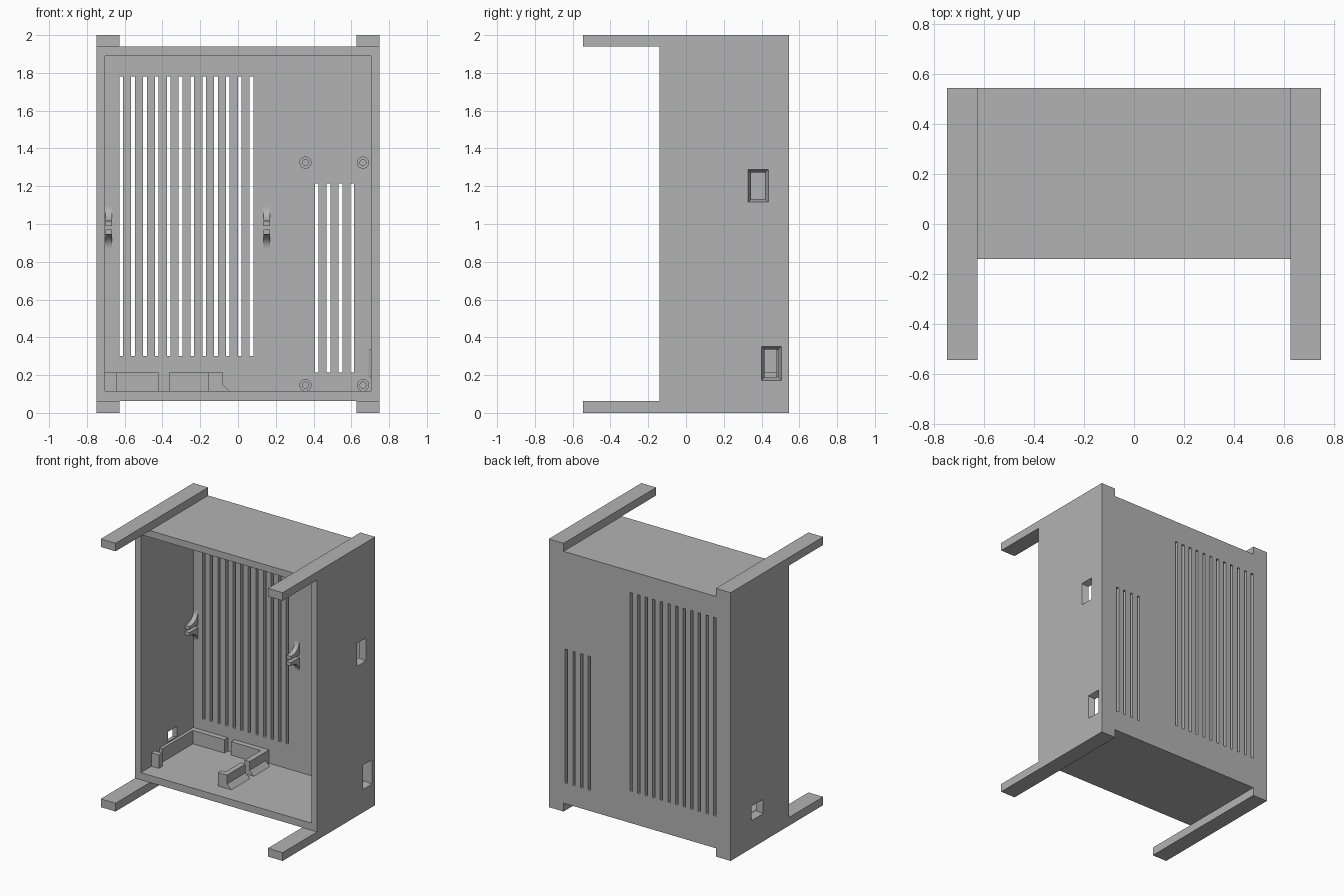
import bpy, bmesh, math
from mathutils import Vector

if "Cube" in bpy.data.objects:
    bpy.data.objects.remove(bpy.data.objects["Cube"], do_unlink=True)

grey = bpy.data.materials.new("plain_grey")
grey.use_nodes = True
grey.diffuse_color = (0.45, 0.45, 0.45, 1)
grey.node_tree.nodes["Principled BSDF"].inputs["Base Color"].default_value = grey.diffuse_color

BACK = 0.48            # inner face of the back wall
FLOOR, RIM = 0.115, 1.89


def finish(name, bm):
    bmesh.ops.recalc_face_normals(bm, faces=bm.faces)
    mesh = bpy.data.meshes.new(name)
    bm.to_mesh(mesh)
    bm.free()
    ob = bpy.data.objects.new(name, mesh)
    bpy.context.collection.objects.link(ob)
    mesh.materials.append(grey)
    return ob


def loft(bm, a, b):
    """Closed solid between two matching outlines."""
    va, vb = ([bm.verts.new(p) for p in ring] for ring in (a, b))
    bm.faces.new(va)
    bm.faces.new(vb[::-1])
    n = len(va)
    for i in range(n):
        j = (i + 1) % n
        bm.faces.new((va[i], va[j], vb[j], vb[i]))


def rect(x, y, z):
    return [(x, y[0], z[0]), (x, y[1], z[0]), (x, y[1], z[1]), (x, y[0], z[1])]


def add_box(bm, x, y, z):
    loft(bm, rect(x[0], y, z), rect(x[1], y, z))


def activate(ob):
    bpy.ops.object.select_all(action='DESELECT')
    ob.select_set(True)
    bpy.context.view_layer.objects.active = ob


def boolean(target, bm, operation):
    tool = finish("helper", bm)
    tool.hide_render = True
    mod = target.modifiers.new(operation, 'BOOLEAN')
    mod.operation, mod.solver, mod.object = operation, 'EXACT', tool
    activate(target)
    bpy.ops.object.modifier_apply(modifier=mod.name)
    bpy.data.objects.remove(tool, do_unlink=True)


# Case body with four corner rails
bm = bmesh.new()
add_box(bm, (-0.75, 0.75), (-0.14, 0.545), (0.062, 1.94))
case = finish("case", bm)
bm = bmesh.new()
for x in ((-0.75, -0.628), (0.628, 0.75)):
    for z in ((0, 0.062), (1.94, 2)):
        add_box(bm, x, (-0.545, 0.545), z)
boolean(case, bm, 'UNION')
bm = bmesh.new()
bm.from_mesh(case.data)
bmesh.ops.dissolve_limit(bm, angle_limit=math.radians(1), verts=bm.verts, edges=bm.edges)
bm.to_mesh(case.data)
bm.free()

# Open cavity
bm = bmesh.new()
add_box(bm, (-0.703, 0.703), (-0.3, BACK), (FLOOR, RIM))
boolean(case, bm, 'DIFFERENCE')

# Ventilation slots through the back
bm = bmesh.new()
for count, start, z in ((12, -0.618, (0.3, 1.78)), (4, 0.417, (0.215, 1.215))):
    for i in range(count):
        x = start + i * 0.0627
        add_box(bm, (x - 0.01, x + 0.01), (0.4, 0.6), z)
boolean(case, bm, 'DIFFERENCE')

# Flared cable ports: side, centre y, centre z, half width, half height
bm = bmesh.new()
for side, y, z, w, h in ((1, 0.382, 1.202, 0.033, 0.065),
                         (1, 0.453, 0.262, 0.033, 0.07),
                         (-1, 0.23, 0.26, 0.048, 0.033)):
    rings = []
    for x, grow in ((0.76, 0.024), (0.69, 0)):
        rings.append(rect(side * x, (y - w - grow, y + w + grow),
                          (z - h - grow, z + h + grow)))
    loft(bm, *rings)
boolean(case, bm, 'DIFFERENCE')

# Screw standoffs on the back wall
STAND = BACK - 0.045
for row, z in (("lower", 0.147), ("upper", 1.325)):
    for col, x in (("right", 0.357), ("left", 0.662)):
        bm = bmesh.new()
        outline = [(0.032, BACK), (0.032, STAND), (0.016, STAND), (0.016, BACK)]
        verts = [bm.verts.new((x + r, y, z)) for r, y in outline]
        edges = [bm.edges.new(pair) for pair in zip(verts, verts[1:])]
        bmesh.ops.spin(bm, geom=verts + edges, cent=(x, 0, z), axis=(0, 1, 0),
                       angle=math.tau, steps=32)
        bmesh.ops.remove_doubles(bm, verts=bm.verts, dist=0.0001)
        ob = finish(f"standoff_{row}_{col}", bm)
        activate(ob)
        bpy.ops.object.shade_smooth_by_angle(angle=math.radians(35))

# Pairs of clip jaws with a concave fillet into the back wall
TIP = BACK - 0.1
jaw = [(BACK + 0.005, 0.01), (TIP, 0.01), (TIP, 0.036)]
for i in range(11):
    t = math.radians(90 * i / 10)
    jaw.append((TIP + 0.015 + 0.085 * math.sin(t), 0.111 - 0.075 * math.cos(t)))
jaw.append((BACK + 0.005, 0.111))
for place, x in (("right", -0.684), ("middle", 0.152)):
    for name, sign in (("upper", 1), ("lower", -1)):
        bm = bmesh.new()
        loft(bm, *[[(x + dx, y, 0.98 + sign * dz) for y, dz in jaw]
                   for dx in (-0.018, 0.018)])
        ob = finish(f"clip_{place}_{name}", bm)
        activate(ob)
        bpy.ops.object.shade_smooth_by_angle(angle=math.radians(35))

# Board holder on the floor: back rails, wall rail and front stop
H = (FLOOR, 0.215)
for name, x, y in (("holder_back_rail_right", (-0.703, -0.42), (0.44, BACK)),
                   ("holder_back_rail_left", (-0.365, -0.08), (0.44, BACK)),
                   ("holder_wall_rail", (-0.703, -0.68), (0.08, 0.44)),
                   ("holder_stop_right", (-0.703, -0.642), (-0.015, 0.025)),
                   ("holder_stop_left", (-0.155, -0.12), (-0.015, 0.025))):
    bm = bmesh.new()
    add_box(bm, x, y, H)
    finish(name, bm)

# Inner rail of the holder, with a sloped foot
foot = [(-0.12, H[0]), (-0.045, H[0]), (-0.08, 0.15), (-0.08, H[1]), (-0.12, H[1])]
for name, y in (("front", (-0.015, 0.205)), ("rear", (0.25, 0.44))):
    bm = bmesh.new()
    loft(bm, *[[(x, v, z) for x, z in foot] for v in y])
    finish(f"holder_inner_rail_{name}", bm)
